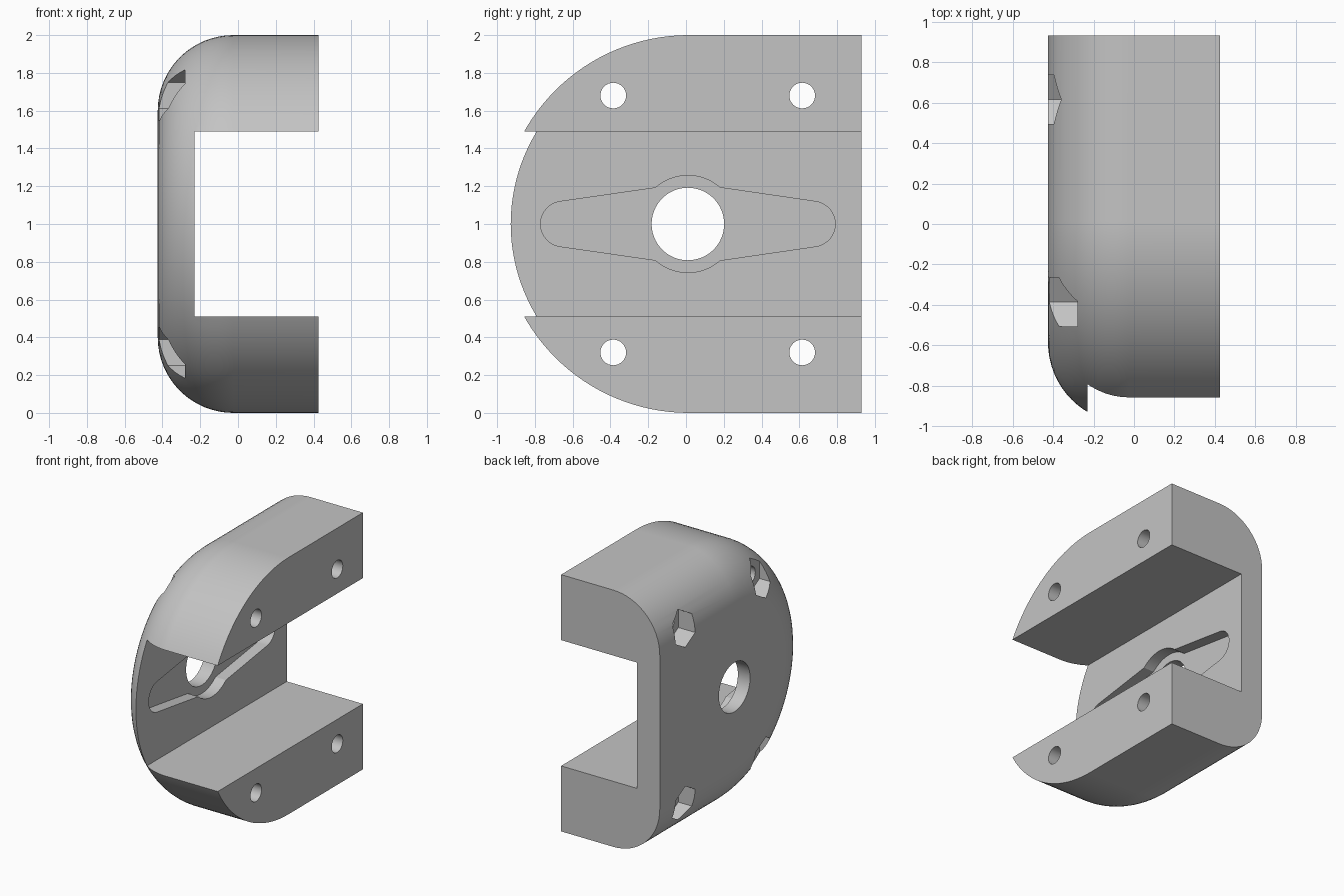
import bpy
import bmesh
from math import sin, cos, pi, radians

cube = bpy.data.objects.get("Cube")
if cube:
    bpy.data.objects.remove(cube, do_unlink=True)

HALF = 0.425          # half width across x
BACK = 0.93           # flat rear face
FILLET = 0.4          # rounding of the outer edge
CY, CZ = 0.015, 1.0   # axis of the round front
WEB = -0.23           # inner face of the upright plate
POCKET = -0.28        # floor of the nut pockets


def loft(name, rings):
    """Closed solid through rings of (x, [(y, z), ...])."""
    bm = bmesh.new()
    loops = [[bm.verts.new((x, y, z)) for y, z in pts] for x, pts in rings]
    for a, b in zip(loops, loops[1:]):
        n = len(a)
        for i in range(n):
            j = (i + 1) % n
            bm.faces.new((a[i], a[j], b[j], b[i]))
    bm.faces.new(loops[0])
    bm.faces.new(loops[-1])
    bmesh.ops.recalc_face_normals(bm, faces=bm.faces)
    mesh = bpy.data.meshes.new(name)
    bm.to_mesh(mesh)
    bm.free()
    obj = bpy.data.objects.new(name, mesh)
    bpy.context.collection.objects.link(obj)
    return obj


def arc(y, z, r, start, end, steps):
    angles = [radians(start + (end - start) * i / steps) for i in range(steps + 1)]
    return [(y + r * cos(a), z + r * sin(a)) for a in angles]


def circle(y, z, r, sides, turn=0):
    return arc(y, z, r, turn, turn + 360, sides)[:-1]


def cut(target, points, x0, x1):
    """Subtract a prism running along x."""
    cutter = loft("cutter", [(x0, points), (x1, points)])
    cutter.hide_render = True
    mod = target.modifiers.new("cut", 'BOOLEAN')
    mod.operation = 'DIFFERENCE'
    mod.solver = 'EXACT'
    mod.object = cutter
    bpy.context.view_layer.objects.active = target
    bpy.ops.object.modifier_apply(modifier=mod.name)
    bpy.data.objects.remove(cutter, do_unlink=True)


def outline(r):
    """Half round front with straight top and bottom to the rear face."""
    return [(BACK, CZ + r)] + arc(CY, CZ, r, 90, 270, 64) + [(BACK, CZ - r)]


# Body: D-shaped block with a rounded outer edge
rings = []
for i in range(17):
    a = pi / 2 * i / 16
    rings.append((-HALF + FILLET * (1 - cos(a)), outline(1 - FILLET + FILLET * sin(a))))
rings.append((HALF, outline(1)))
body = loft("clamp_body", rings)

# Channel between the two arms
cut(body, [(-1.2, 0.51), (1.2, 0.51), (1.2, 1.49), (-1.2, 1.49)], WEB, 0.6)

# Recess for a two-armed lever with a round hub
lever = arc(CY - 0.005 + 0.66, CZ, 0.12, -81.6, 81.6, 20)
lever += [(CY, CZ + 0.217)]
lever += arc(CY - 0.005 - 0.66, CZ, 0.12, 98.4, 261.6, 20)
lever += [(CY, CZ - 0.217)]
cut(body, lever, WEB - 0.09, 0)
cut(body, circle(CY - 0.005, CZ, 0.257, 64), WEB - 0.09, 0.02)

# Centre hole
cut(body, circle(CY - 0.005, CZ, 0.192, 64), -0.6, 0.04)

# Screw holes with hexagonal nut pockets
for y in (-0.385, 0.615):
    for z in (0.32, 1.68):
        cut(body, circle(y, z, 0.068, 32), -0.6, 0.6)
        cut(body, circle(y, z, 0.139, 6, 30), -0.62, POCKET)

# Colour
mat = bpy.data.materials.new("light_grey")
mat.use_nodes = True
grey = (0.55, 0.55, 0.55, 1)
mat.diffuse_color = grey
mat.node_tree.nodes["Principled BSDF"].inputs["Base Color"].default_value = grey
body.data.materials.clear()
body.data.materials.append(mat)
for face in body.data.polygons:
    face.material_index = 0

# Smooth rounded faces, sharp edges
bpy.ops.object.select_all(action='DESELECT')
body.select_set(True)
bpy.context.view_layer.objects.active = body
bpy.ops.object.shade_smooth_by_angle(angle=radians(25))
weighted = body.modifiers.new("weighted_normals", 'WEIGHTED_NORMAL')
weighted.keep_sharp = True
